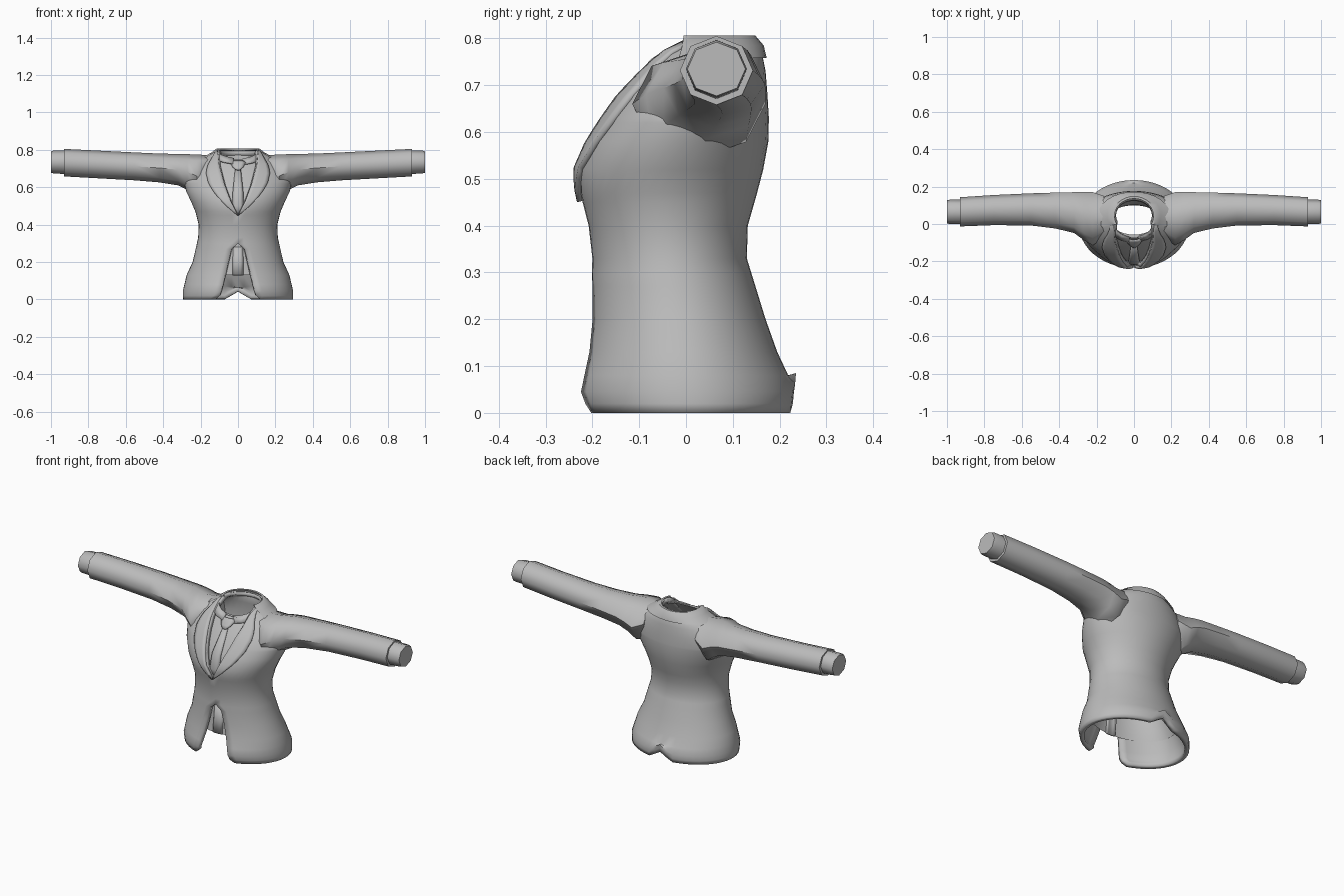
import bpy, bmesh, math

if "Cube" in bpy.data.objects:
    bpy.data.objects.remove(bpy.data.objects["Cube"])

grey = bpy.data.materials.new("cloth grey")
grey.use_nodes = True
COL = (0.5, 0.5, 0.5, 1)
grey.diffuse_color = COL
grey.node_tree.nodes["Principled BSDF"].inputs["Base Color"].default_value = COL

# torso profile: height, half width, front y, back y
BODY = [(0, .295, -.222, .23), (.045, .295, -.236, .235), (.13, .275, -.213, .195),
        (.2, .243, -.204, .17), (.33, .213, -.2, .13), (.4, .21, -.208, .132),
        (.47, .228, -.226, .152), (.52, .25, -.232, .165), (.58, .278, -.208, .176),
        (.63, .288, -.178, .177), (.68, .27, -.145, .174), (.73, .23, -.102, .17),
        (.765, .175, -.072, .163), (.785, .13, -.06, .153), (.8, .108, -.055, .14)]
# half width of the front opening: hem slit, then neck
OPEN = [(0, .12), (.02, .098), (.08, .083), (.13, .07), (.2, .053), (.27, .035),
        (.3, 0), (.45, 0), (.52, .035), (.62, .07), (.73, .098), (.8, .1)]
# outer edge of the lapel
LAPEL = [(.45, .004), (.5, .06), (.56, .115), (.62, .152), (.68, .165),
         (.72, .155), (.76, .13), (.8, .108)]


def lookup(table, z):
    """Linear interpolation in a table sorted by its first column."""
    z = min(max(z, table[0][0]), table[-1][0])
    for a, b in zip(table, table[1:]):
        if z <= b[0]:
            t = (z - a[0]) / (b[0] - a[0])
            return [p + (q - p) * t for p, q in zip(a[1:], b[1:])]


def on_body(z, a, off=0):
    """Point on the torso; a = 0 is the front, off pushes outward."""
    w, f, b = lookup(BODY, z)
    return ((w + off) * math.sin(a),
            (f + b) / 2 - ((b - f) / 2 + off) * math.cos(a), z)


def angle_at(z, x):
    return math.asin(min(.98, x / lookup(BODY, z)[0]))


def sheet(name, rows, thick=0, closed=False, caps=False, smooth=40):
    """Skin rows of points; thick adds cloth thickness inward."""
    bm = bmesh.new()
    grid = [[bm.verts.new(p) for p in r] for r in rows]
    n = len(rows[0])
    for r, s in zip(grid, grid[1:]):
        for i in range(n if closed else n - 1):
            j = (i + 1) % n
            bm.faces.new((r[i], r[j], s[j], s[i]))
    if caps:
        bm.faces.new(grid[0])
        bm.faces.new(grid[-1])
    bmesh.ops.remove_doubles(bm, verts=bm.verts, dist=.0005)
    if caps:
        bmesh.ops.recalc_face_normals(bm, faces=bm.faces)
    me = bpy.data.meshes.new(name)
    bm.to_mesh(me)
    bm.free()
    me.materials.append(grey)
    ob = bpy.data.objects.new(name, me)
    bpy.context.collection.objects.link(ob)
    if thick:
        m = ob.modifiers.new("cloth", 'SOLIDIFY')
        m.thickness, m.offset = thick, -1
    bpy.ops.object.select_all(action='DESELECT')
    ob.select_set(True)
    bpy.context.view_layer.objects.active = ob
    bpy.ops.object.shade_smooth_by_angle(angle=math.radians(smooth))
    return ob


def spread(a, b, n):
    return [a + (b - a) * i / n for i in range(n + 1)]


# jacket body, open at the front, with a notch in the back hem
heights = sorted({r[0] for r in BODY} | {r[0] for r in OPEN})
rows = []
for z in heights:
    a0 = angle_at(z, lookup(OPEN, z)[0])
    rows.append([on_body(z, a, 0) for a in spread(a0, 2 * math.pi - a0, 44)])
rows[0] = [(x, y, max(0, .042 - .6 * abs(x)) if y > 0 else 0) for x, y, z in rows[0]]
rows[1] = [(x, y, max(z, .065 - .6 * abs(x)) if y > 0 else z) for x, y, z in rows[1]]
rows[2] = [(x, y, max(z, .085 - .6 * abs(x)) if y > 0 else z) for x, y, z in rows[2]]
sheet("jacket_body", rows, .022)

# shirt tube inside, dipping at the front of the neck
rows = []
for z in [.13] + [h for h in heights if h > .13]:
    ring = []
    for a in spread(0, 2 * math.pi, 40)[:-1]:
        top = .798 - .05 * max(0, math.cos(a))
        ring.append(on_body(min(z, top), a, -.03 if z < .78 else -.012))
    rows.append(ring)
sheet("shirt", rows, closed=True)

# tie, its knot and the front placket under the slit
def strip(name, table, off):
    rows = []
    for z, w in table:
        x, y, _ = on_body(z, 0, off)
        rows.append([(-w, y + .006, z), (-w * .5, y, z), (w * .5, y, z), (w, y + .006, z)])
    sheet(name, rows, .008)


strip("tie", [(.45, .012), (.5, .03), (.58, .028), (.71, .014)], -.012)
strip("tie_knot", [(.695, .014), (.71, .03), (.732, .042), (.742, .03)], -.004)
strip("placket", [(.13, .03), (.2, .03), (.28, .025)], -.024)

for side, s in (("left", 1), ("right", -1)):
    # lapel lying on the chest
    rows = []
    for z in spread(.45, .8, 14):
        a0 = angle_at(z, lookup(OPEN, z)[0])
        a1 = max(a0 + .02, angle_at(z, lookup(LAPEL, z)[0]))
        rows.append([(s * p[0], p[1], p[2])
                     for p in (on_body(z, a, .012) for a in spread(a0, a1, 4))])
    if s < 0:
        rows = [r[::-1] for r in rows]
    sheet(side + "_lapel", rows, .016)

    # shirt collar wing
    rows = [[], []]
    for t in spread(0, 1, 5):
        a = .12 + 1.2 * t
        for r, z in zip(rows, (.722 + .045 * t, .752 + .045 * t)):
            x, y, z = on_body(z, a, -.012)
            r.append((s * min(x, .105), y, z))
    sheet(side + "_shirt_collar", rows, .006)

    # sleeve: x, front y, back y, bottom z, top z
    sections = [(.16, -.07, .15, .6, .772), (.22, -.115, .17, .545, .775),
                (.27, -.085, .171, .585, .777), (.32, -.048, .17, .61, .778),
                (.42, -.024, .168, .626, .78), (.55, -.008, .164, .637, .786),
                (.75, -.006, .155, .648, .796), (.93, -.013, .143, .658, .805)]
    cuff = [(.91, .0, .13, .67, .797), (.985, .0, .13, .674, .796), (1, .003, .127, .677, .792)]
    for name, secs in (("sleeve", sections), ("cuff", cuff)):
        rows = []
        for x, y0, y1, z0, z1 in secs:
            ring = []
            for k in range(8):
                a = k * math.pi / 4
                ring.append((s * x, (y0 + y1) / 2 + (y1 - y0) / 2 * math.sin(a),
                             (z0 + z1) / 2 + (z1 - z0) / 2 * math.cos(a)))
            rows.append(ring)
        sheet(side + "_" + name, rows, closed=True, caps=True, smooth=50)

# jacket collar around the back of the neck
rows = []
for z, off in ((.758, .008), (.785, .013), (.806, .008), (.806, -.004), (.78, -.012)):
    rows.append([on_body(z, a, off) for a in spread(1.1, 2 * math.pi - 1.1, 20)])
sheet("jacket_collar", rows)
